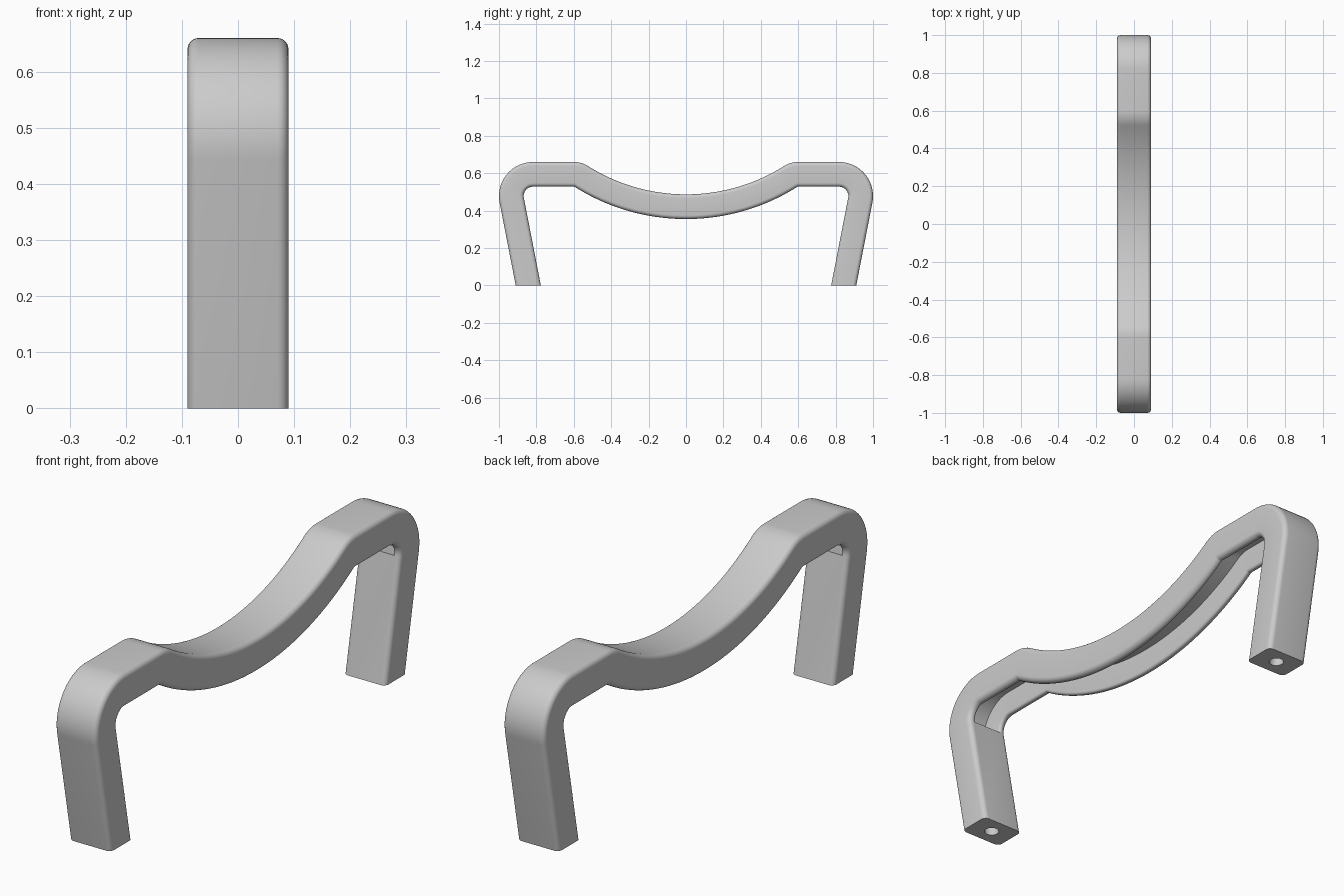
import bpy, bmesh, math
from math import sin, cos, tan, radians, pi

if "Cube" in bpy.data.objects:
    bpy.data.objects.remove(bpy.data.objects["Cube"])

THICK, HALF_W, EDGE = 0.132, 0.09, 0.02
LEAN = radians(11)

grey = bpy.data.materials.new("plain_grey")
grey.use_nodes = True
grey.diffuse_color = (0.6, 0.6, 0.6, 1)
grey.node_tree.nodes["Principled BSDF"].inputs["Base Color"].default_value = (0.6, 0.6, 0.6, 1)


def arc(centre, radius, start, end, steps):
    """Frames (underside point, outward normal) around a bend in the y-z plane."""
    frames = []
    for i in range(steps + 1):
        a = start + (end - start) * i / steps
        n = (sin(a), cos(a))
        frames.append(((centre[0] + radius * n[0], centre[1] + radius * n[1]), n))
    return frames


def mirrored(frames):
    """Add the other half of a path that starts at y = 0."""
    other = [((-p[0], p[1]), (-n[0], n[1])) for p, n in frames[1:]]
    return other[::-1] + frames


def sweep(name, section, frames):
    """Loft a closed (x, depth) section through the frames and cap the ends."""
    bm = bmesh.new()
    rings = [[bm.verts.new((x, p[0] + t * n[0], p[1] + t * n[1])) for x, t in section]
             for p, n in frames]
    count = len(section)
    for a, b in zip(rings, rings[1:]):
        for i in range(count):
            j = (i + 1) % count
            bm.faces.new((a[i], a[j], b[j], b[i]))
    bm.faces.new(rings[0][::-1])
    bm.faces.new(rings[-1])
    bmesh.ops.recalc_face_normals(bm, faces=bm.faces)
    mesh = bpy.data.meshes.new(name)
    bm.to_mesh(mesh)
    bm.free()
    obj = bpy.data.objects.new(name, mesh)
    bpy.context.collection.objects.link(obj)
    mesh.materials.append(grey)
    return obj


# Centre line: sagging grip, small shoulder, rounded corner, leaning leg
shoulder, shoulder_r = (0.60, 0.516), 0.012
corner, corner_r = (0.818, 0.478), 0.05
low = 0.355
k = low - shoulder_r
sag_z = (shoulder[0] ** 2 + shoulder[1] ** 2 - k ** 2) / (2 * (shoulder[1] - k))
sag = math.atan2(shoulder[0], sag_z - shoulder[1])
grip = arc((0, sag_z), -(sag_z - low), 0, -sag, 28)
grip += arc(shoulder, shoulder_r, -sag, 0, 8)[1:]
grip += arc(corner, corner_r, 0, pi / 2 + LEAN, 20)

# The leg ends in a level foot
(py, pz), _ = grip[-1]
foot_y = py - pz * tan(LEAN)
foot = ((foot_y, 0), (1 / cos(LEAN), 0))

# Rounded rectangular body section
body_section = []
for i, (sx, st) in enumerate([(1, 1), (-1, 1), (-1, -1), (1, -1)]):
    for s in range(7):
        a = pi / 2 * (i + s / 6)
        body_section.append((sx * (HALF_W - EDGE) + EDGE * cos(a),
                             THICK / 2 + st * (THICK / 2 - EDGE) + EDGE * sin(a)))
handle = sweep("handle", body_section, mirrored(grip + [foot]))

# Hollow channel under the grip, flared at its mouth to round the lips
wall, lip, depth = 0.06, 0.01, 0.095
side = [(wall + lip, -0.006)]
side += [(wall + lip - lip * sin(pi / 2 * s / 5), lip - lip * cos(pi / 2 * s / 5))
         for s in range(6)]
side.append((wall, depth))
channel_section = side + [(-x, t) for x, t in reversed(side)]
cutters = [sweep("channel_cutter", channel_section, mirrored(grip))]

# Screw holes in the feet
for s in (-1, 1):
    bpy.ops.mesh.primitive_cylinder_add(
        vertices=32, radius=0.027, depth=0.5,
        location=(0, s * (foot_y + THICK / 2 / cos(LEAN)), 0), rotation=(-s * LEAN, 0, 0))
    hole = bpy.context.object
    hole.name = "screw_hole_cutter"
    hole.data.materials.append(grey)
    cutters.append(hole)

bpy.ops.object.select_all(action='DESELECT')
bpy.context.view_layer.objects.active = handle
handle.select_set(True)
for cutter in cutters:
    cutter.hide_render = True
    mod = handle.modifiers.new("cut", 'BOOLEAN')
    mod.operation, mod.solver, mod.object = 'DIFFERENCE', 'EXACT', cutter
    bpy.ops.object.modifier_apply(modifier=mod.name)
    bpy.data.objects.remove(cutter)

bpy.ops.object.shade_smooth_by_angle(angle=radians(30))
